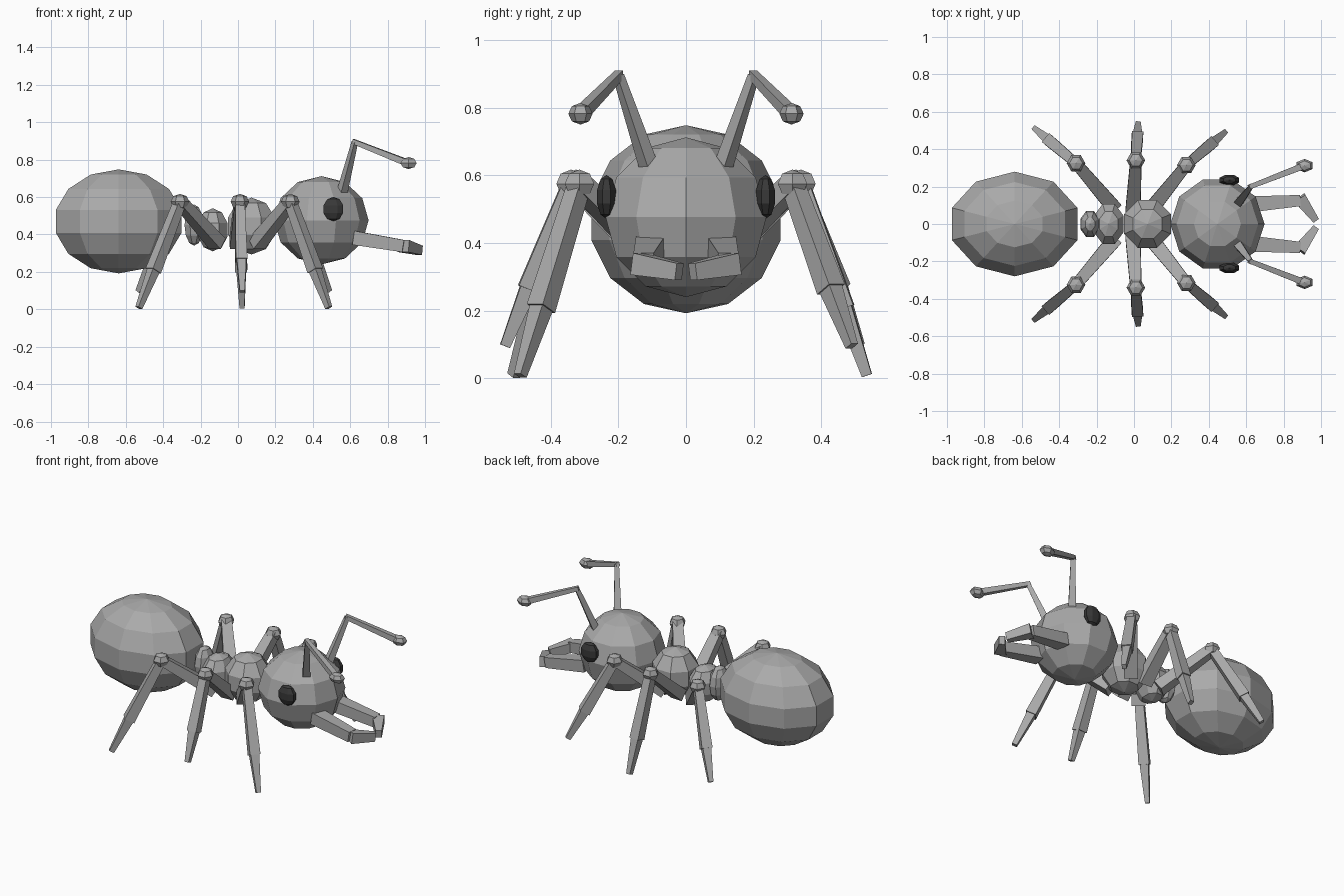
import bpy, bmesh, math
from mathutils import Matrix, Vector

if "Cube" in bpy.data.objects:
    bpy.data.objects.remove(bpy.data.objects["Cube"])


def material(name, rgb):
    m = bpy.data.materials.new(name)
    m.diffuse_color = (*rgb, 1)
    m.use_nodes = True
    m.node_tree.nodes["Principled BSDF"].inputs["Base Color"].default_value = m.diffuse_color
    return m


GREY = material("body grey", (0.40, 0.40, 0.40))
DARK = material("eye dark grey", (0.04, 0.04, 0.04))


def finish(name, bm, mat):
    bmesh.ops.recalc_face_normals(bm, faces=bm.faces)
    me = bpy.data.meshes.new(name)
    bm.to_mesh(me)
    bm.free()
    me.materials.append(mat)
    ob = bpy.data.objects.new(name, me)
    bpy.context.collection.objects.link(ob)
    return ob


def ball(name, centre, radii, segs, stacks, turn=0.0, mat=GREY):
    """Faceted ellipsoid with its poles up and down."""
    bm = bmesh.new()
    m = (Matrix.Translation(centre) @ Matrix.Diagonal((*radii, 1))
         @ Matrix.Rotation(math.radians(turn), 4, 'Z'))
    bmesh.ops.create_uvsphere(bm, u_segments=segs, v_segments=stacks, radius=1, matrix=m)
    return finish(name, bm, mat)


def limb(name, a, b, start, end):
    """Tapered four-sided bar from a to b; start and end are (width, height)."""
    a, b = Vector(a), Vector(b)
    d = (b - a).normalized()
    side = d.cross(Vector((0, 0, 1))).normalized()
    up = side.cross(d)
    bm = bmesh.new()
    rings = []
    for p, (w, h) in ((a, start), (b, end)):
        rings.append([bm.verts.new(p + side * (sx * w / 2) + up * (sy * h / 2))
                      for sx, sy in ((-1, -1), (1, -1), (1, 1), (-1, 1))])
    bm.faces.new(rings[0])
    bm.faces.new(rings[1])
    for i in range(4):
        j = (i + 1) % 4
        bm.faces.new((rings[0][i], rings[0][j], rings[1][j], rings[1][i]))
    return finish(name, bm, GREY)


# Body segments from tail to head
ball("abdomen", (-0.638, 0, 0.47), (0.362, 0.287, 0.278), 10, 7)
ball("waist", (-0.235, 0, 0.45), (0.055, 0.075, 0.11), 8, 6, 22.5)
ball("rear_thorax", (-0.135, 0, 0.425), (0.09, 0.122, 0.115), 8, 5, 22.5)
ball("front_thorax", (0.072, 0, 0.445), (0.142, 0.145, 0.152), 8, 5, 22.5)
ball("head", (0.446, 0, 0.476), (0.252, 0.25, 0.236), 10, 6, 18)

for s, tag in ((-1, "right"), (1, "left")):
    # Eyes
    ball("eye_" + tag, (0.51, s * 0.235, 0.536), (0.06, 0.032, 0.065), 8, 5, 22.5, DARK)

    # Antennae: stalk, feeler and tip
    elbow = (0.625, s * 0.2, 0.895)
    limb("antenna_stalk_" + tag, (0.555, s * 0.108, 0.62), elbow, (0.045, 0.04), (0.025, 0.025))
    limb("antenna_feeler_" + tag, (0.615, s * 0.197, 0.898), (0.9, s * 0.308, 0.785),
         (0.025, 0.025), (0.035, 0.035))
    ball("antenna_tip_" + tag, (0.912, s * 0.312, 0.782), (0.05, 0.036, 0.032), 6, 4)

    # Mandibles: base and inward-bent tip
    limb("mandible_base_" + tag, (0.62, s * 0.105, 0.382), (0.885, s * 0.125, 0.338),
         (0.085, 0.075), (0.06, 0.065))
    limb("mandible_tip_" + tag, (0.885, s * 0.14, 0.338), (0.972, s * 0.02, 0.315),
         (0.07, 0.065), (0.035, 0.05))

    # Legs: hip, knee, foot positions; every other foot is lifted in stride
    legs = (("front", (0.1, 0.09, 0.35), (0.28, 0.315), (0.485, 0.49), s > 0),
            ("middle", (-0.005, 0.08, 0.35), (0.01, 0.34), (0.022, 0.535), s < 0),
            ("rear", (-0.11, 0.09, 0.35), (-0.31, 0.325), (-0.53, 0.51), s > 0))
    for pos, hip, knee, foot, lifted in legs:
        label = pos + "_" + tag
        h = Vector((hip[0], s * hip[1], hip[2]))
        k = Vector((knee[0], s * knee[1], 0.575))
        f = Vector((foot[0], s * foot[1], 0.095 if lifted else 0.008))
        ankle = k.lerp(f, 0.65)
        limb("thigh_" + label, h, k, (0.08, 0.07), (0.06, 0.055))
        ball("knee_" + label, k, (0.05, 0.05, 0.042), 6, 4, 30)
        limb("shin_" + label, k, ankle, (0.05, 0.05), (0.062, 0.062))
        limb("foot_" + label, k.lerp(f, 0.62), f, (0.052, 0.052), (0.026, 0.03))
